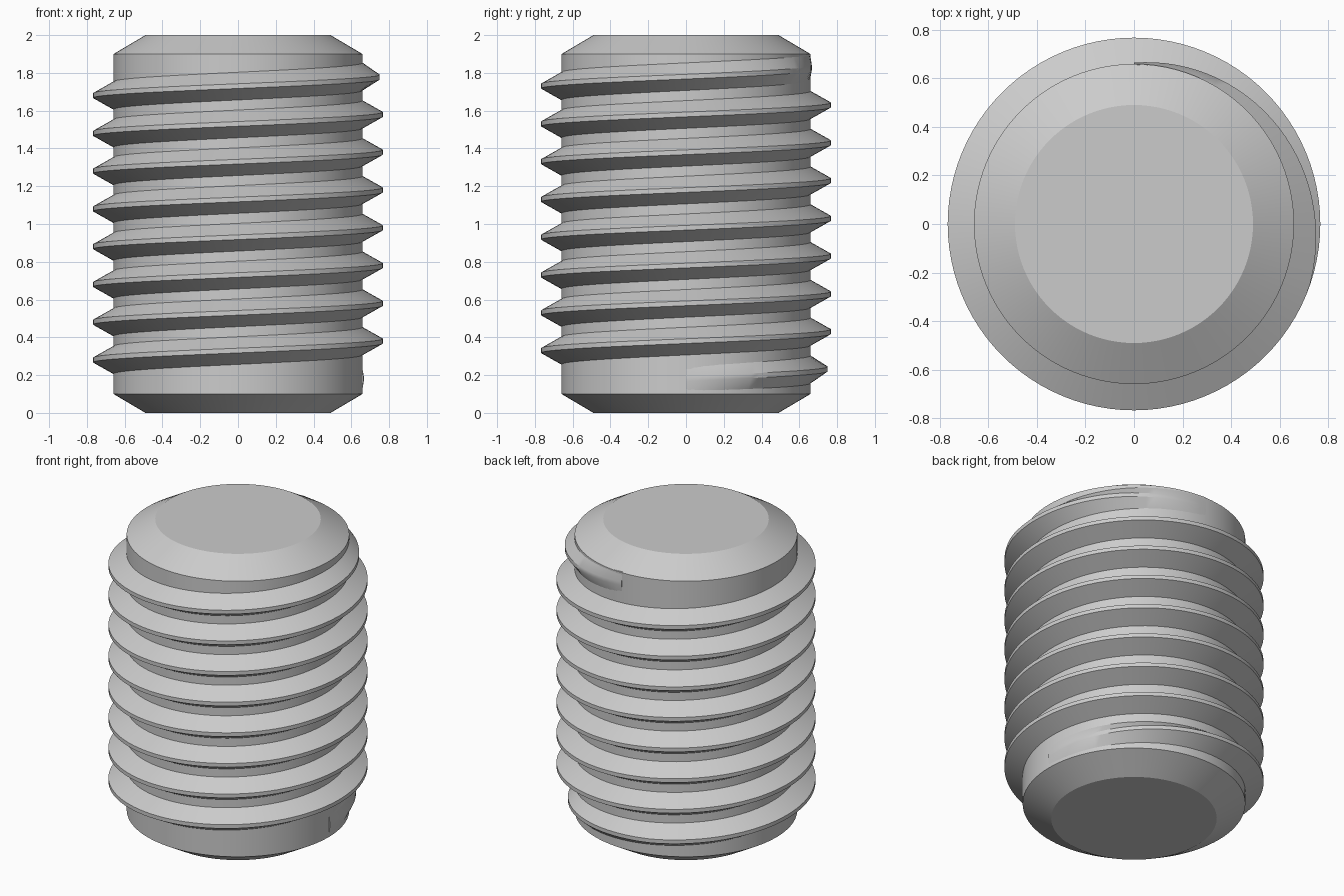
import bpy, bmesh, math

cube = bpy.data.objects.get("Cube")
if cube:
    bpy.data.objects.remove(cube, do_unlink=True)

SEGMENTS = 96          # facets per turn
CORE_R = 0.659         # thread root radius
DEPTH = 0.108          # root to crest
PITCH = 0.2
TURNS = 8.25
START_Z = 0.18
FADE = 110 / 360       # turns over which the thread runs in or out

steel = bpy.data.materials.new("grey_steel")
steel.use_nodes = True
colour = (0.6, 0.6, 0.6, 1)
steel.diffuse_color = colour
steel.node_tree.nodes["Principled BSDF"].inputs["Base Color"].default_value = colour


def skin(name, rings, closed):
    """Join rings of points with quads and cap both ends."""
    bm = bmesh.new()
    rows = [[bm.verts.new(p) for p in ring] for ring in rings]
    count = len(rows[0])
    for a, b in zip(rows, rows[1:]):
        for i in range(count):
            j = (i + 1) % count
            bm.faces.new((a[i], a[j], b[j], b[i]))
    if closed:
        bm.faces.new(rows[0])
        bm.faces.new(rows[-1])
    bmesh.ops.recalc_face_normals(bm, faces=bm.faces)
    mesh = bpy.data.meshes.new(name)
    bm.to_mesh(mesh)
    bm.free()
    mesh.materials.append(steel)
    obj = bpy.data.objects.new(name, mesh)
    bpy.context.collection.objects.link(obj)
    bpy.ops.object.select_all(action="DESELECT")
    obj.select_set(True)
    bpy.context.view_layer.objects.active = obj
    bpy.ops.object.shade_smooth_by_angle(angle=math.radians(30))
    return obj


def polar(r, angle, z):
    return (r * math.cos(angle), r * math.sin(angle), z)


# Core rod with a chamfer at each end
core_profile = [(0.49, 0), (CORE_R, 0.1), (CORE_R, 1.9), (0.49, 2)]
skin("core_rod", [[polar(r, math.tau * i / SEGMENTS, z) for i in range(SEGMENTS)]
                  for r, z in core_profile], True)

# Helical ridge: flat crest, sloping flanks, base sunk just below the root
root_half, crest_half, sink = PITCH * 3 / 8, PITCH / 16, 0.003
sections = []
for i in range(int(TURNS * SEGMENTS) + 1):
    turn = i / SEGMENTS
    fade = max(0, min(1, turn / FADE, (TURNS - turn) / FADE))
    crest_r = CORE_R + 0.005 + (DEPTH - 0.005) * fade
    z = START_Z + PITCH * turn
    profile = [(CORE_R - sink, -root_half), (crest_r, -crest_half),
               (crest_r, crest_half), (CORE_R - sink, root_half)]
    sections.append([polar(r, math.tau * turn, z + dz) for r, dz in profile])
skin("helical_thread", sections, True)
